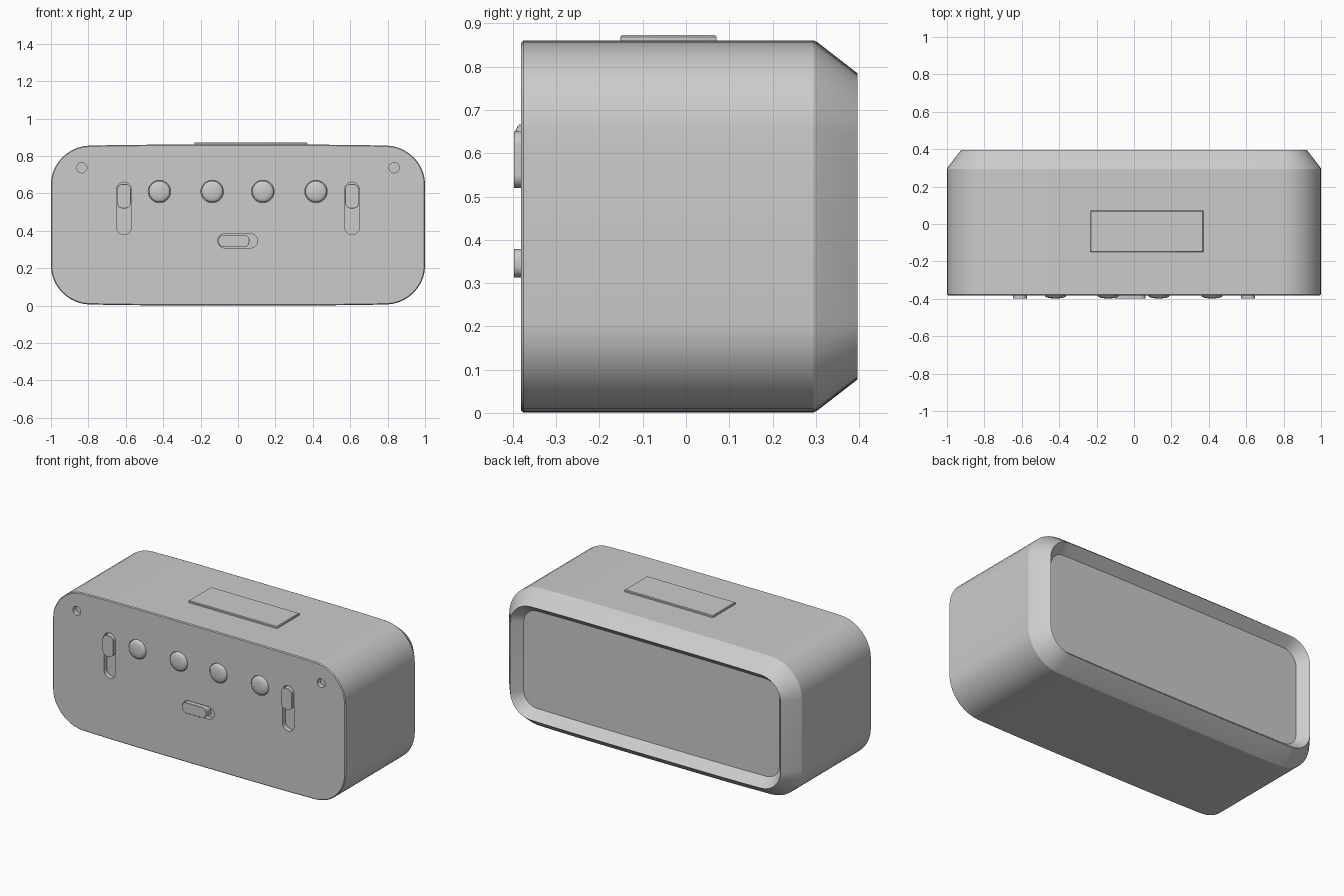
import bpy, bmesh, math

if "Cube" in bpy.data.objects:
    bpy.data.objects.remove(bpy.data.objects["Cube"])


def outline(w, h, r, bow=0.0, corner=10, straight=10):
    """Rounded rectangle centred on the origin; bow domes the long edges."""
    r = max(min(r, w / 2 - 1e-4, h / 2 - 1e-4), 0.0015)
    pts = []
    for q, (sx, sz) in enumerate([(1, 1), (-1, 1), (-1, -1), (1, -1)]):
        cx, cz = sx * (w / 2 - r), sz * (h / 2 - r)
        for i in range(corner + 1):
            a = math.pi / 2 * (q + i / corner)
            pts.append((cx + r * math.cos(a), cz + r * math.sin(a)))
        if bow and q in (0, 2):
            pts += [(cx * (1 - 2 * i / straight), sz * h / 2) for i in range(1, straight)]
    return [(x, z * (1 - bow * x ** 4)) for x, z in pts]


def loft(name, centre, size, radius, rings, up=False, bow=0.0, corner=10):
    """Skin rounded rectangles given as (depth, inset[, radius]) along y, or z if up."""
    bm = bmesh.new()
    loops = []
    for d, inset, *rad in rings:
        r = rad[0] if rad else radius - inset
        pts = outline(size[0] - 2 * inset, size[1] - 2 * inset, r, bow, corner)
        pts = [(centre[0] + a, centre[1] + b) for a, b in pts]
        loops.append([bm.verts.new((a, b, d) if up else (a, d, b)) for a, b in pts])
    n = len(loops[0])
    for l0, l1 in zip(loops, loops[1:]):
        for i in range(n):
            j = (i + 1) % n
            bm.faces.new((l0[i], l0[j], l1[j], l1[i]))
    bm.faces.new(loops[0])
    bm.faces.new(loops[-1][::-1])
    bmesh.ops.recalc_face_normals(bm, faces=bm.faces)
    me = bpy.data.meshes.new(name)
    bm.to_mesh(me)
    bm.free()
    ob = bpy.data.objects.new(name, me)
    bpy.context.collection.objects.link(ob)
    return ob


def activate(ob):
    bpy.ops.object.select_all(action='DESELECT')
    ob.select_set(True)
    bpy.context.view_layer.objects.active = ob


def smooth(ob, angle=30):
    activate(ob)
    bpy.ops.object.shade_smooth_by_angle(angle=math.radians(angle))


FRONT = -0.381
BUTTON_X = (-0.42, -0.138, 0.133, 0.417)
BUTTON_Z = 0.61

# case: thin front edge bevel, chamfered back rim, sloped bezel down to the screen
body = loft("clock_case", (0, 0.431), (2.0, 0.86), 0.205,
            [(FRONT, 0.005), (FRONT + 0.005, 0), (0.295, 0), (0.303, 0.004),
             (0.396, 0.076, 0.135), (0.336, 0.126, 0.09)], bow=0.03)

# recesses in the front: (centre, size, depth)
recesses = [((-0.002, 0.347), (0.212, 0.076), 0.03)]
for s in (-1, 1):
    recesses.append(((s * 0.61, 0.52), (0.08, 0.28), 0.03))
    recesses.append(((s * 0.835, 0.737), (0.054, 0.054), 0.03))
for x in BUTTON_X:
    recesses.append(((x, BUTTON_Z), (0.12, 0.12), 0.01))

for c, size, depth in recesses:
    cutter = loft("recess_cutter", c, size, min(size) / 2,
                  [(FRONT - 0.05, 0), (FRONT + depth, 0)])
    cutter.hide_render = True
    activate(body)
    mod = body.modifiers.new("recess", 'BOOLEAN')
    mod.operation = 'DIFFERENCE'
    mod.solver = 'EXACT'
    mod.object = cutter
    bpy.ops.object.modifier_apply(modifier=mod.name)
    bpy.data.objects.remove(cutter)
smooth(body, 24)

# round domed buttons
for i, x in enumerate(BUTTON_X):
    smooth(loft(f"round_button_{i + 1}", (x, BUTTON_Z), (0.114, 0.114), 0.057,
                [(-0.365, 0), (-0.384, 0), (-0.389, 0.004), (-0.393, 0.012),
                 (-0.396, 0.024), (-0.398, 0.044)]), 50)

# vertical slider knobs
for side, x in (("left", -0.61), ("right", 0.61)):
    smooth(loft(f"{side}_slider", (x, 0.585), (0.074, 0.13), 0.03,
                [(-0.345, 0), (-0.397, 0), (-0.398, 0.001)]))

# horizontal switch knob
smooth(loft("switch_knob", (-0.022, 0.346), (0.165, 0.066), 0.028,
            [(-0.345, 0), (-0.397, 0), (-0.398, 0.001)]))

# snooze bar on top
smooth(loft("top_bar", (0.069, -0.04), (0.605, 0.222), 0.003,
            [(0.84, 0), (0.869, 0), (0.873, 0.004)], up=True, corner=2))
